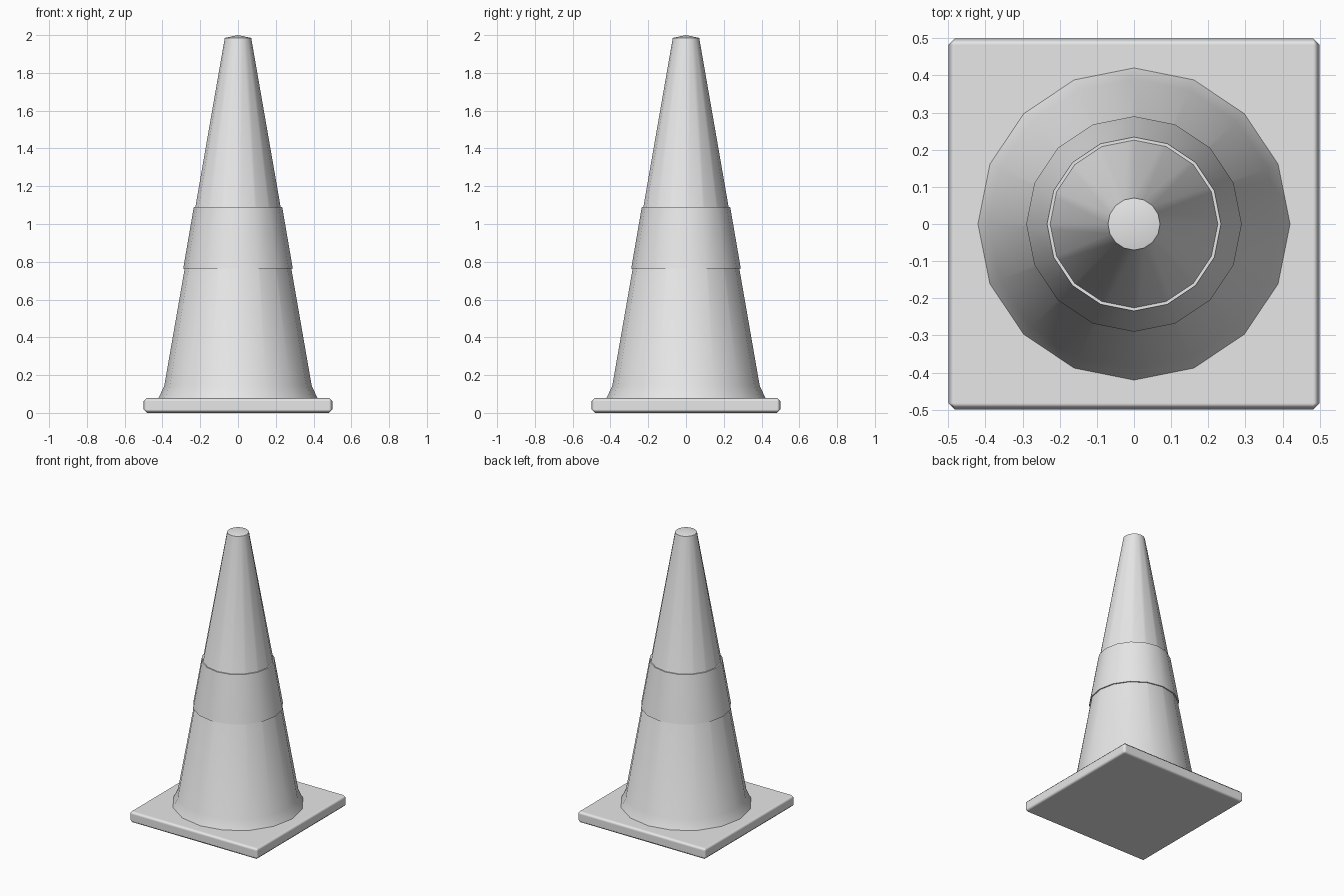
import bpy, bmesh, math

if "Cube" in bpy.data.objects:
    bpy.data.objects.remove(bpy.data.objects["Cube"])

SIDES = 16

grey = bpy.data.materials.new("light_grey")
grey.diffuse_color = (0.8, 0.8, 0.8, 1)
grey.use_nodes = True
grey.node_tree.nodes["Principled BSDF"].inputs["Base Color"].default_value = grey.diffuse_color


def make_object(name, bm):
    mesh = bpy.data.meshes.new(name)
    bmesh.ops.recalc_face_normals(bm, faces=bm.faces)
    bm.to_mesh(mesh)
    bm.free()
    mesh.materials.append(grey)
    obj = bpy.data.objects.new(name, mesh)
    bpy.context.collection.objects.link(obj)
    return obj


def smooth(obj, degrees):
    bpy.ops.object.select_all(action='DESELECT')
    obj.select_set(True)
    bpy.context.view_layer.objects.active = obj
    bpy.ops.object.shade_smooth_by_angle(angle=math.radians(degrees))


def lathe(name, profile):
    """Spin a (radius, z) profile around the z axis."""
    bm = bmesh.new()
    verts = [bm.verts.new((r, 0, z)) for r, z in profile]
    edges = [bm.edges.new(pair) for pair in zip(verts, verts[1:])]
    bmesh.ops.spin(bm, geom=verts + edges, cent=(0, 0, 0), axis=(0, 0, 1),
                   angle=math.tau, steps=SIDES, use_duplicate=False)
    bmesh.ops.remove_doubles(bm, verts=bm.verts, dist=0.0005)
    obj = make_object(name, bm)
    smooth(obj, 40)
    return obj


# Square foot slab with chamfered edges
bm = bmesh.new()
bmesh.ops.create_cube(bm, size=1)
for v in bm.verts:
    v.co.z = 0.08 if v.co.z > 0 else 0
base = make_object("base_plate", bm)
smooth(base, 60)
bevel = base.modifiers.new("rounded_edges", 'BEVEL')
bevel.width = 0.018
bevel.segments = 1
bevel.harden_normals = True

# Tapered body with flared foot and slightly domed tip
lathe("cone_body", [(0.42, 0.08), (0.39, 0.145), (0.07, 1.985), (0, 2.0)])

# Raised sleeve around the middle
lathe("cone_band", [(0.277, 0.765), (0.29, 0.765), (0.234, 1.09), (0.22, 1.09)])
